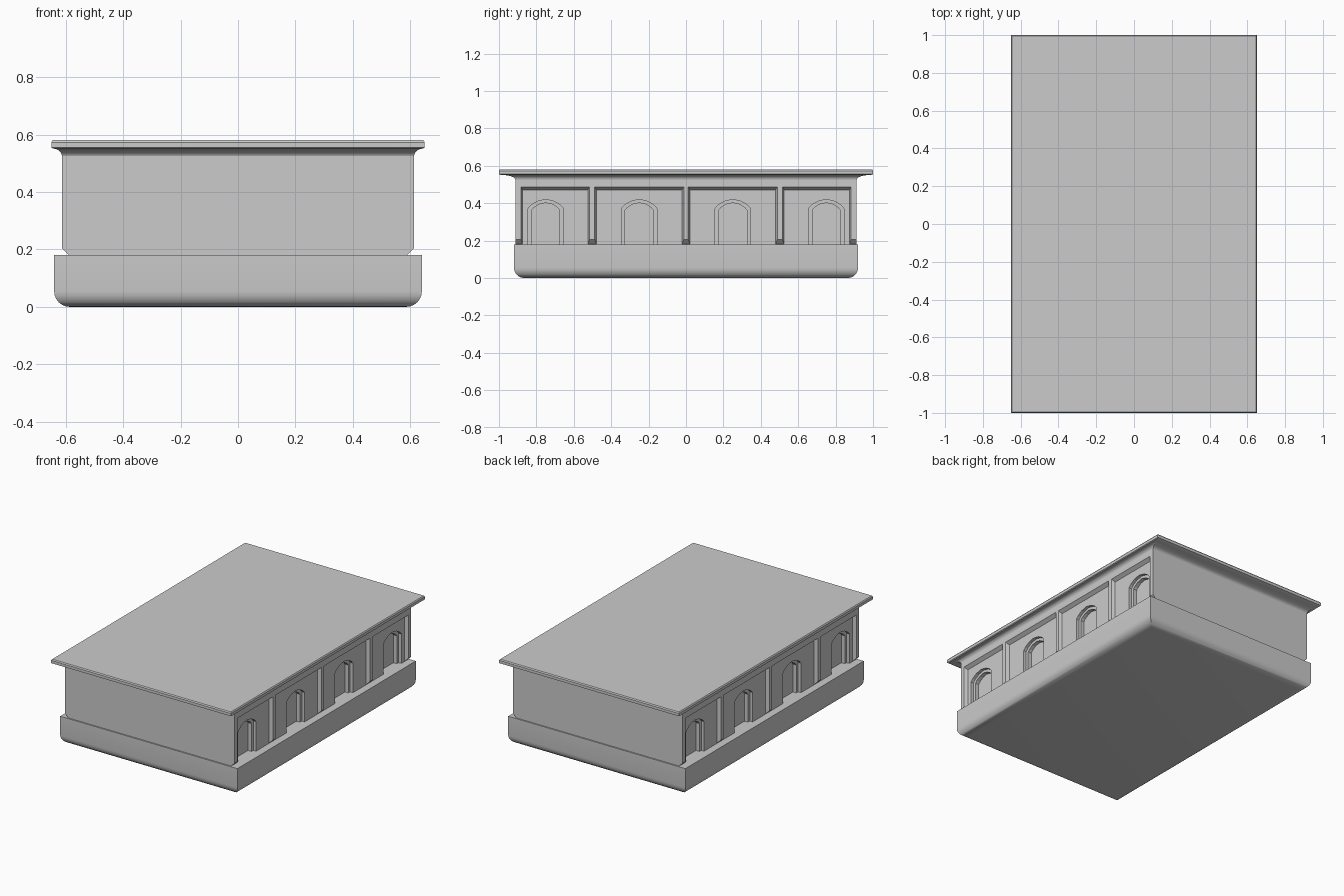
import bpy, bmesh, math

if "Cube" in bpy.data.objects:
    bpy.data.objects.remove(bpy.data.objects["Cube"])


def make_object(name, bm):
    bmesh.ops.recalc_face_normals(bm, faces=bm.faces[:])
    me = bpy.data.meshes.new(name)
    bm.to_mesh(me)
    bm.free()
    ob = bpy.data.objects.new(name, me)
    bpy.context.collection.objects.link(ob)
    return ob


def loft(bm, loops):
    """Closed solid through loops of equal point count."""
    rings = [[bm.verts.new(p) for p in loop] for loop in loops]
    n = len(rings[0])
    for a, b in zip(rings, rings[1:]):
        for i in range(n):
            bm.faces.new((a[i], a[(i + 1) % n], b[(i + 1) % n], b[i]))
    bm.faces.new(rings[0])
    bm.faces.new(rings[-1])


def rect_solid(name, rings):
    """Stack of centred rectangles (half x, half y, z)."""
    bm = bmesh.new()
    loft(bm, [[(x, y, z), (-x, y, z), (-x, -y, z), (x, -y, z)] for x, y, z in rings])
    return make_object(name, bm)


def smooth(ob, angle=35):
    bpy.ops.object.select_all(action='DESELECT')
    ob.select_set(True)
    bpy.context.view_layer.objects.active = ob
    bpy.ops.object.shade_smooth_by_angle(angle=math.radians(angle))


def side_cutter(name, target, solids):
    """Cut (x, [(y, z)...]) sections from both long sides."""
    bm = bmesh.new()
    for sections in solids:
        for s in (1, -1):
            loft(bm, [[(s * x, y, z) for y, z in pts] for x, pts in sections])
    cutter = make_object(name, bm)
    cutter.hide_render = True
    cutter.hide_set(True)
    mod = target.modifiers.new(name, 'BOOLEAN')
    mod.operation = 'DIFFERENCE'
    mod.solver = 'EXACT'
    mod.object = cutter


def rect(y0, y1, z0, z1):
    return [(y0, z0), (y1, z0), (y1, z1), (y0, z1)]


def arch(yc, w, spring, apex):
    h = apex - spring
    half = [(w, 0.10), (w, spring), (w * .85, spring + h * .35),
            (w * .48, spring + h * .78), (0, apex)]
    pts = half + [(-y, z) for y, z in reversed(half[:-1])]
    return [(yc + y, z) for y, z in pts]


# Plinth with rounded lower edge
r = 0.055
steps = [math.radians(a) for a in range(0, 91, 15)]
base = rect_solid("plinth", [(0.64 - r + r * math.sin(a), 0.92 - r + r * math.sin(a), r - r * math.cos(a))
                             for a in steps] + [(0.64, 0.92, 0.18)])
smooth(base)

# Body
FACE, PANEL = 0.613, 0.59
body = rect_solid("body", [(FACE, 0.912, 0.17), (FACE, 0.912, 0.53)])

# Sloped foot of the pilasters
side_cutter("foot_cutter", body, [[
    (PANEL, rect(-1, 1, 0.1, 0.181)), (FACE, rect(-1, 1, 0.1, 0.205)), (0.7, rect(-1, 1, 0.1, 0.205))]])

# Recessed panels with bevelled borders
panels = []
for y0, y1 in ((-0.877, -0.522), (-0.482, -0.018), (0.018, 0.482), (0.522, 0.877)):
    outer = rect(y0 - 0.006, y1 + 0.006, 0.1, 0.487)
    panels.append([(PANEL, rect(y0 + .003, y1 - .003, 0.1, 0.471)), (FACE, outer), (0.7, outer)])
side_cutter("panel_cutter", body, panels)

# Stepped arched niches
centres = (-0.75, -0.25, 0.25, 0.75)
for name, depth, w, spring, apex in (("niche_outer_cutter", 0.57, 0.094, 0.372, 0.42),
                                     ("niche_inner_cutter", 0.545, 0.075, 0.362, 0.402)):
    side_cutter(name, body, [[(x, arch(c, w, spring, apex)) for x in (depth, 0.7)] for c in centres])

# Cornice: cove flaring into a thin top slab
cove = []
for i in range(7):
    a = math.radians(15 * i)
    t, u = 1 - math.cos(a), math.sin(a)
    cove.append((FACE + 0.032 * t, 0.912 + 0.078 * t, 0.525 + 0.026 * u))
cornice = rect_solid("cornice", cove + [(0.65, 1.0, 0.555), (0.65, 1.0, 0.573), (0.645, 0.995, 0.58)])
smooth(cornice, 30)
